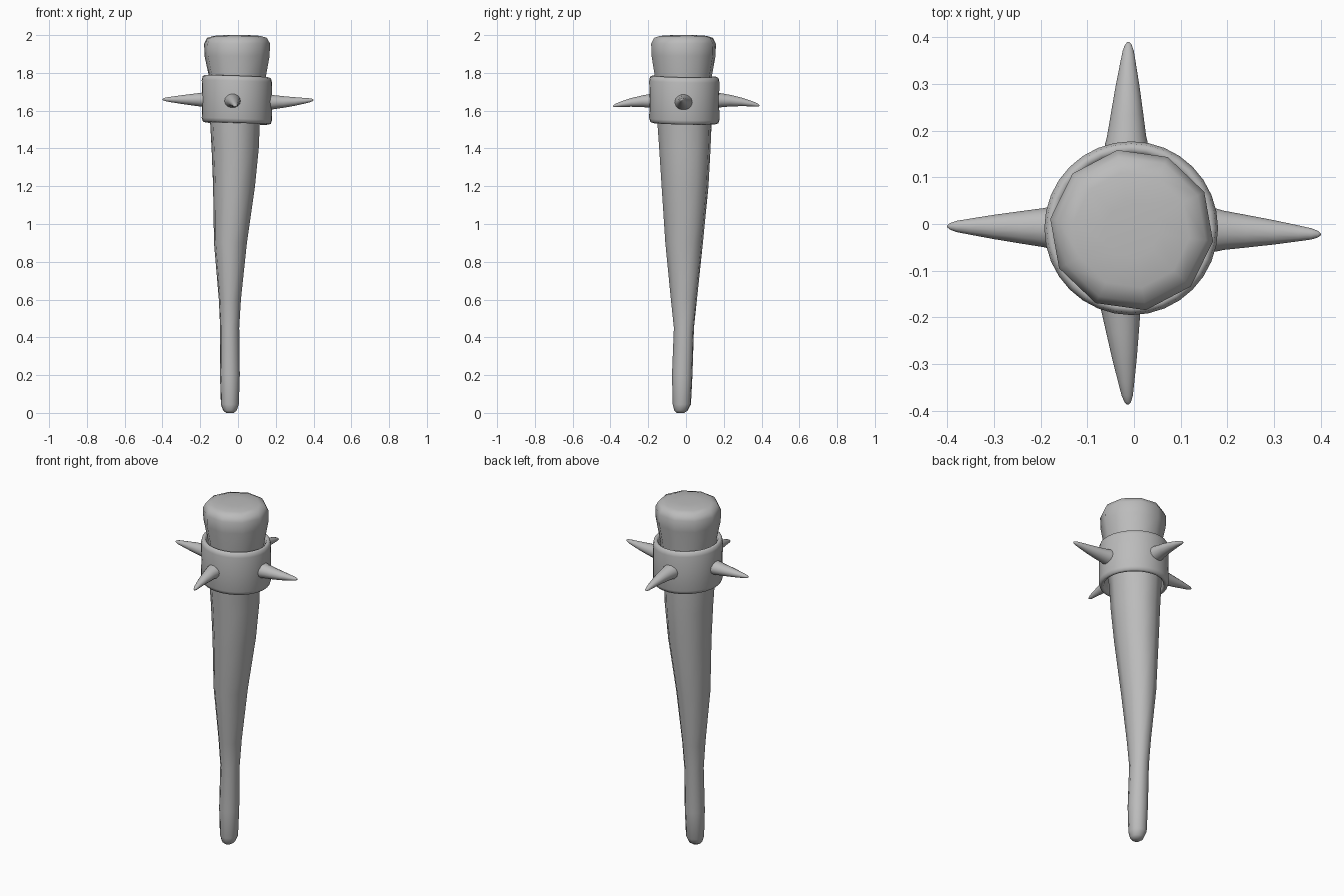
import bpy, bmesh
from math import sin, cos, pi, radians
from mathutils import Vector

cube = bpy.data.objects.get("Cube")
if cube:
    bpy.data.objects.remove(cube)

grey = bpy.data.materials.new("plain grey")
grey.use_nodes = True
grey.diffuse_color = (0.5, 0.5, 0.5, 1)
grey.node_tree.nodes["Principled BSDF"].inputs["Base Color"].default_value = (0.5, 0.5, 0.5, 1)


def loft(name, rings, closed=False):
    """Skin a list of equal-length point rings; cap the ends or join them in a loop."""
    bm = bmesh.new()
    rows = [[bm.verts.new(p) for p in ring] for ring in rings]
    pairs = list(zip(rows, rows[1:]))
    if closed:
        pairs.append((rows[-1], rows[0]))
    else:
        bm.faces.new(rows[0])
        bm.faces.new(rows[-1])
    for a, b in pairs:
        for i in range(len(a)):
            j = (i + 1) % len(a)
            bm.faces.new((a[i], a[j], b[j], b[i]))
    bmesh.ops.recalc_face_normals(bm, faces=bm.faces)
    for f in bm.faces:
        f.smooth = True
    mesh = bpy.data.meshes.new(name)
    bm.to_mesh(mesh)
    bm.free()
    mesh.materials.append(grey)
    obj = bpy.data.objects.new(name, mesh)
    bpy.context.collection.objects.link(obj)
    return obj


def circle(n, phase=0):
    return [(cos(phase + 2 * pi * i / n), sin(phase + 2 * pi * i / n)) for i in range(n)]


# Wooden club: height, centre x, centre y, radius x, radius y
sections = [
    (0.00, -0.043, -0.030, 0.020, 0.020),
    (0.012, -0.043, -0.027, 0.036, 0.036),
    (0.045, -0.043, -0.022, 0.048, 0.049),
    (0.20, -0.043, -0.020, 0.053, 0.055),
    (0.45, -0.044, -0.011, 0.051, 0.054),
    (0.60, -0.043, -0.011, 0.059, 0.070),
    (0.90, -0.040, -0.010, 0.088, 0.101),
    (1.20, -0.021, -0.005, 0.112, 0.126),
    (1.40, -0.015, -0.006, 0.126, 0.138),
    (1.54, -0.016, -0.008, 0.133, 0.146),
    (1.78, -0.003, -0.014, 0.152, 0.153),
    (1.89, -0.005, -0.013, 0.174, 0.172),
    (1.955, -0.005, -0.013, 0.176, 0.174),
    (1.985, -0.005, -0.013, 0.160, 0.158),
    (1.996, -0.005, -0.013, 0.125, 0.125),
    (2.00, -0.005, -0.013, 0.060, 0.060),
]
loft("club", [[(cx + rx * c, cy + ry * s, z) for c, s in circle(10, radians(-8))]
              for z, cx, cy, rx, ry in sections])

# Band: rounded wall section swept round, slightly tilted
wall = [(0.154, 1.56), (0.158, 1.54), (0.168, 1.532), (0.180, 1.537), (0.186, 1.555),
        (0.184, 1.66), (0.186, 1.755), (0.181, 1.776), (0.170, 1.782), (0.160, 1.775), (0.155, 1.755)]
loft("band", [[(r * c - 0.006, r * s - 0.009, z - 0.035 * r * c - 0.02 * r * s) for r, z in wall]
              for c, s in circle(32)], closed=True)

# Spikes: distance along the axis (as a share of the reach) and radius
taper = [(0.36, 0.050), (0.44, 0.046), (0.48, 0.042), (0.60, 0.035), (0.75, 0.026),
         (0.88, 0.017), (0.95, 0.012), (0.985, 0.007), (1.0, 0.002)]


def spike(name, out, reach, base, tip):
    """base and tip are (sideways offset, height); the spike bends from one to the other."""
    out = Vector(out)
    side = Vector((abs(out.y), abs(out.x), 0))
    rings = []
    for d, r in taper:
        t = max(0, (d - 0.45) / 0.55)
        off = base[0] + (tip[0] - base[0]) * t
        z = base[1] + (tip[1] - base[1]) * t * t
        mid = out * reach * d + side * off + Vector((0, 0, z))
        rings.append([mid + side * r * c + Vector((0, 0, 0.9 * r * s)) for c, s in circle(14)])
    loft(name, rings)


spike("left_spike", (1, 0, 0), 0.40, (-0.013, 1.645), (-0.022, 1.657))
spike("right_spike", (-1, 0, 0), 0.40, (-0.008, 1.658), (-0.005, 1.66))
spike("back_spike", (0, 1, 0), 0.39, (-0.016, 1.655), (-0.012, 1.627))
spike("front_spike", (0, -1, 0), 0.387, (-0.029, 1.652), (-0.013, 1.624))
